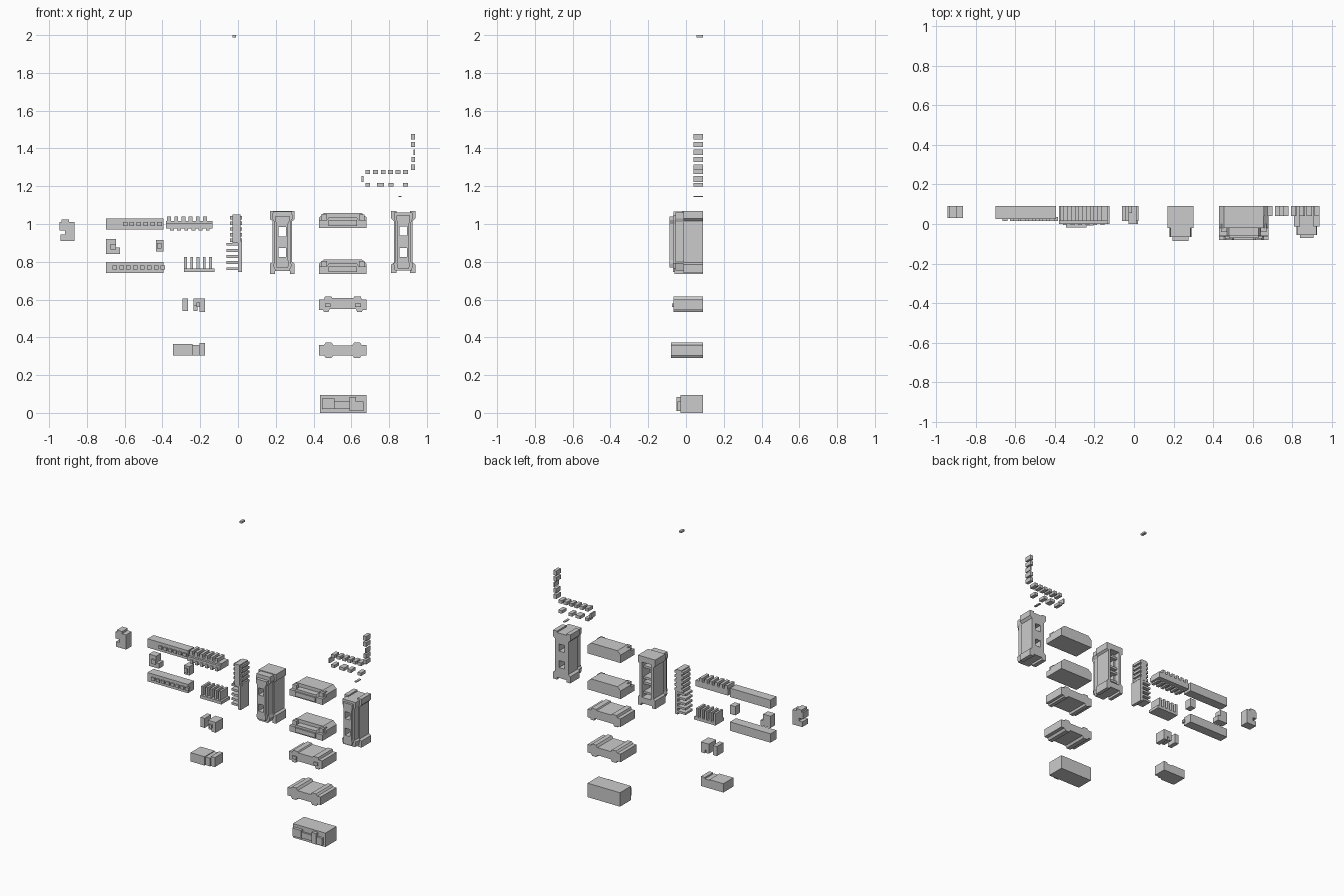
import bpy, bmesh

grey = bpy.data.materials.new("light grey")
grey.diffuse_color = (0.6, 0.6, 0.6, 1)
BACK = 0.09


def make(name, prisms):
    """One object from several (xz outline, y front, y back) extrusions."""
    bm = bmesh.new()
    for pts, y0, y1 in prisms:
        f = [bm.verts.new((x, y0, z)) for x, z in pts]
        b = [bm.verts.new((x, y1, z)) for x, z in pts]
        faces = [bm.faces.new(f), bm.faces.new(b[::-1])]
        for i in range(len(f)):
            j = (i + 1) % len(f)
            faces.append(bm.faces.new((f[j], f[i], b[i], b[j])))
        bmesh.ops.recalc_face_normals(bm, faces=faces)
    me = bpy.data.meshes.new(name)
    bm.to_mesh(me)
    bm.free()
    me.materials.append(grey)
    ob = bpy.data.objects.new(name, me)
    bpy.context.collection.objects.link(ob)
    return ob


def box(x0, x1, z0, z1, y0=0.04, y1=BACK):
    return ([(x0, z0), (x1, z0), (x1, z1), (x0, z1)], y0, y1)


def mirrored(cx, half, y0, y1=BACK):
    """Outline given as right half from bottom to top, mirrored about cx."""
    return ([(cx + x, z) for x, z in half] + [(cx - x, z) for x, z in half[::-1]], y0, y1)


def cut(ob, prisms):
    for i, p in enumerate(prisms):
        c = make("cutter", [p])
        c.hide_render = True
        m = ob.modifiers.new("cut", 'BOOLEAN')
        m.object, m.operation, m.solver = c, 'DIFFERENCE', 'EXACT'
        bpy.context.view_layer.update()
        me = bpy.data.meshes.new_from_object(ob.evaluated_get(bpy.context.evaluated_depsgraph_get()))
        ob.modifiers.clear()
        ob.data = me
        bpy.data.objects.remove(c)


# notched block at far left
make("end_block", [
    ([(-0.94, 0.91), (-0.865, 0.91), (-0.865, 1.01), (-0.895, 1.01), (-0.895, 1.025),
      (-0.935, 1.025), (-0.935, 1.01), (-0.945, 1.01), (-0.945, 0.965), (-0.915, 0.965),
      (-0.915, 0.945), (-0.94, 0.945)], 0.03, BACK)])

# long bars with small front studs
for name, z, x0, n in (("upper_bar", 0.97, -0.61, 6), ("lower_bar", 0.74, -0.665, 8)):
    studs = [box(x0 + i * 0.0365, x0 + i * 0.0365 + 0.024, z + 0.02, z + 0.04, 0.015, 0.035)
             for i in range(n)]
    make(name, [box(-0.70, -0.395, z, z + 0.06, 0.025)] + studs)

# small blocks between the bars
make("step_block", [([(-0.70, 0.84), (-0.625, 0.84), (-0.625, 0.875), (-0.645, 0.875), (-0.645, 0.92),
                      (-0.70, 0.92)], 0.04, BACK), box(-0.675, -0.645, 0.865, 0.895, 0.03, 0.05)])
make("small_block", [box(-0.435, -0.395, 0.855, 0.915), box(-0.43, -0.405, 0.87, 0.9, 0.03, 0.05)])

# upper comb: finned bar
fins = [box(-0.375 + i * 0.038, -0.355 + i * 0.038, 0.975, 1.04, 0.015) for i in range(6)]
feet = [box(-0.36 + i * 0.038, -0.34 + i * 0.038, 0.965, 0.99, -0.005, 0.06) for i in range(6)]
make("upper_comb", [box(-0.38, -0.135, 0.975, 1.005, 0.0),
                    box(-0.38, -0.135, 1.0, 1.015, 0.015)] + fins + feet)

# lower comb: upright fins on a base
fins = [box(-0.285 + i * 0.033, -0.27 + i * 0.033, 0.745, 0.825, 0.01) for i in range(5)]
make("lower_comb", [box(-0.285, -0.125, 0.745, 0.765, 0.0)] + fins)

# vertical comb: teeth on both sides above, on the left below
teeth = [box(-0.043, 0.022, 0.905 + i * 0.03, 0.922 + i * 0.03, 0.015) for i in range(5)]
teeth += [box(-0.06, 0.015, 0.757 + i * 0.032, 0.771 + i * 0.032, 0.015) for i in range(5)]
make("vertical_comb", [box(-0.028, 0.012, 0.90, 1.05, 0.0), box(0.0, 0.02, 0.745, 0.91, 0.0)] + teeth)

# pair of blocks and the stepped block below
make("thin_block", [box(-0.295, -0.265, 0.54, 0.605, 0.02)])
make("cross_block", [box(-0.235, -0.205, 0.565, 0.605, 0.01), box(-0.205, -0.175, 0.535, 0.605, 0.01),
                     box(-0.235, -0.215, 0.54, 0.565, 0.02), box(-0.22, -0.2, 0.56, 0.585, 0.0)])
make("stepped_block", [box(-0.345, -0.24, 0.305, 0.365, -0.018), box(-0.24, -0.205, 0.305, 0.36, -0.008),
                       box(-0.205, -0.175, 0.305, 0.37, 0.0)])

# housing with hollow partitioned back
cx = 0.235
windows = [box(cx - 0.02, cx + 0.02, z, z + 0.048, -0.2, 0.2) for z in (0.825, 0.935)]
body = make("housing_body", [mirrored(cx, [
    (0.04, 0.75), (0.04, 0.735), (0.065, 0.735), (0.065, 0.79), (0.052, 0.80),
    (0.052, 1.015), (0.065, 1.025), (0.065, 1.07)], -0.02)])
shell = make("housing_shell", [mirrored(cx, [
    (0.035, 0.75), (0.05, 0.78), (0.042, 0.80), (0.042, 1.01), (0.055, 1.03), (0.05, 1.065)], -0.065, -0.015)])
face = make("housing_face", [mirrored(cx, [
    (0.03, 0.77), (0.035, 0.79), (0.03, 0.81), (0.03, 1.0), (0.04, 1.02), (0.04, 1.04)], -0.087, -0.06)])
pocket = box(cx - 0.035, cx + 0.035, 0.79, 1.03, 0.0, 0.2)
cut(body, [pocket] + windows)
cut(shell, windows)
cut(face, windows)
make("housing_partitions", [box(cx - 0.036, cx + 0.036, z, z + 0.015, -0.005, 0.07)
                            for z in (0.81, 0.875, 0.91, 0.985)]
     + [box(cx - 0.036, cx - 0.022, 0.79, 1.03, -0.005, 0.05)])

# second housing with flat back
cx = 0.875
windows = [box(cx - 0.02, cx + 0.02, z, z + 0.048, -0.2, 0.2) for z in (0.825, 0.938)]
body = make("rear_housing_body", [mirrored(cx, [
    (0.035, 0.755), (0.035, 0.74), (0.065, 0.74), (0.065, 0.785), (0.05, 0.795),
    (0.05, 1.015), (0.065, 1.03), (0.065, 1.07), (0.035, 1.07), (0.035, 1.06)], -0.012)])
shell = make("rear_housing_shell", [mirrored(cx, [
    (0.045, 0.755), (0.052, 0.79), (0.042, 0.80), (0.042, 1.01), (0.05, 1.03), (0.05, 1.06)], -0.055, -0.01)])
face = make("rear_housing_face", [mirrored(cx, [
    (0.03, 0.765), (0.035, 0.79), (0.03, 0.80), (0.03, 1.0), (0.035, 1.02), (0.035, 1.045)], -0.07, -0.05)])
for ob in (body, shell, face):
    cut(ob, windows)

# stack of wide blocks
cx = 0.555
for name, z in (("top_cover", 0.98), ("second_cover", 0.735)):
    make(name, [
        mirrored(cx, [(0.125, z), (0.125, z + 0.055), (0.10, z + 0.078)], -0.02),
        mirrored(cx, [(0.125, z), (0.125, z + 0.04), (0.085, z + 0.04), (0.075, z + 0.055)], -0.06, -0.015),
        box(cx - 0.075, cx + 0.075, z + 0.01, z + 0.04, -0.07, -0.05),
        box(cx - 0.115, cx - 0.085, z + 0.04, z + 0.07, -0.04, 0.0),
        box(cx + 0.085, cx + 0.115, z + 0.04, z + 0.07, -0.04, 0.0)])
make("third_block", [
    mirrored(cx, [(0.07, 0.55), (0.075, 0.535), (0.10, 0.535), (0.105, 0.545), (0.125, 0.545),
                  (0.125, 0.60), (0.10, 0.60), (0.095, 0.615), (0.06, 0.615), (0.055, 0.607)], -0.065),
    box(cx - 0.095, cx - 0.065, 0.56, 0.58, -0.073, -0.06),
    box(cx + 0.065, cx + 0.095, 0.56, 0.58, -0.073, -0.06)])
make("fourth_block", [
    mirrored(cx, [(0.05, 0.305), (0.06, 0.29), (0.09, 0.29), (0.10, 0.305), (0.125, 0.305),
                  (0.125, 0.36), (0.10, 0.36), (0.09, 0.372), (0.06, 0.372), (0.05, 0.357)], -0.08)])
make("bottom_block", [
    box(0.435, 0.68, 0.0, 0.095, -0.03),
    box(0.445, 0.51, 0.02, 0.075, -0.05, -0.02), box(0.51, 0.59, 0.02, 0.06, -0.042, -0.02),
    box(0.59, 0.625, 0.01, 0.085, -0.05, -0.02), box(0.625, 0.665, 0.01, 0.06, -0.045, -0.02)])

# loose small cubes in rows and a column
for i, (x0, x1) in enumerate([(0.675, 0.70), (0.715, 0.74), (0.758, 0.782), (0.795, 0.82),
                              (0.835, 0.86), (0.873, 0.90)]):
    make(f"upper_row_cube_{i}", [box(x0, x1, 1.265, 1.287)])
for i, (x0, x1) in enumerate([(0.675, 0.70), (0.735, 0.772), (0.797, 0.823), (0.873, 0.90)]):
    make(f"lower_row_cube_{i}", [box(x0, x1, 1.198, 1.218)])
for i, (z0, z1, x0) in enumerate([(1.447, 1.477, 0.915), (1.407, 1.435, 0.915), (1.365, 1.395, 0.93),
                                  (1.327, 1.355, 0.918), (1.287, 1.315, 0.915)]):
    make(f"column_cube_{i}", [box(x0, 0.938, z0, z1)])
make("thin_upright", [box(0.655, 0.664, 1.222, 1.255)])
make("tiny_plate", [box(0.85, 0.865, 1.143, 1.149)])
make("top_cube", [box(-0.028, -0.01, 1.988, 2.0, 0.055)])
